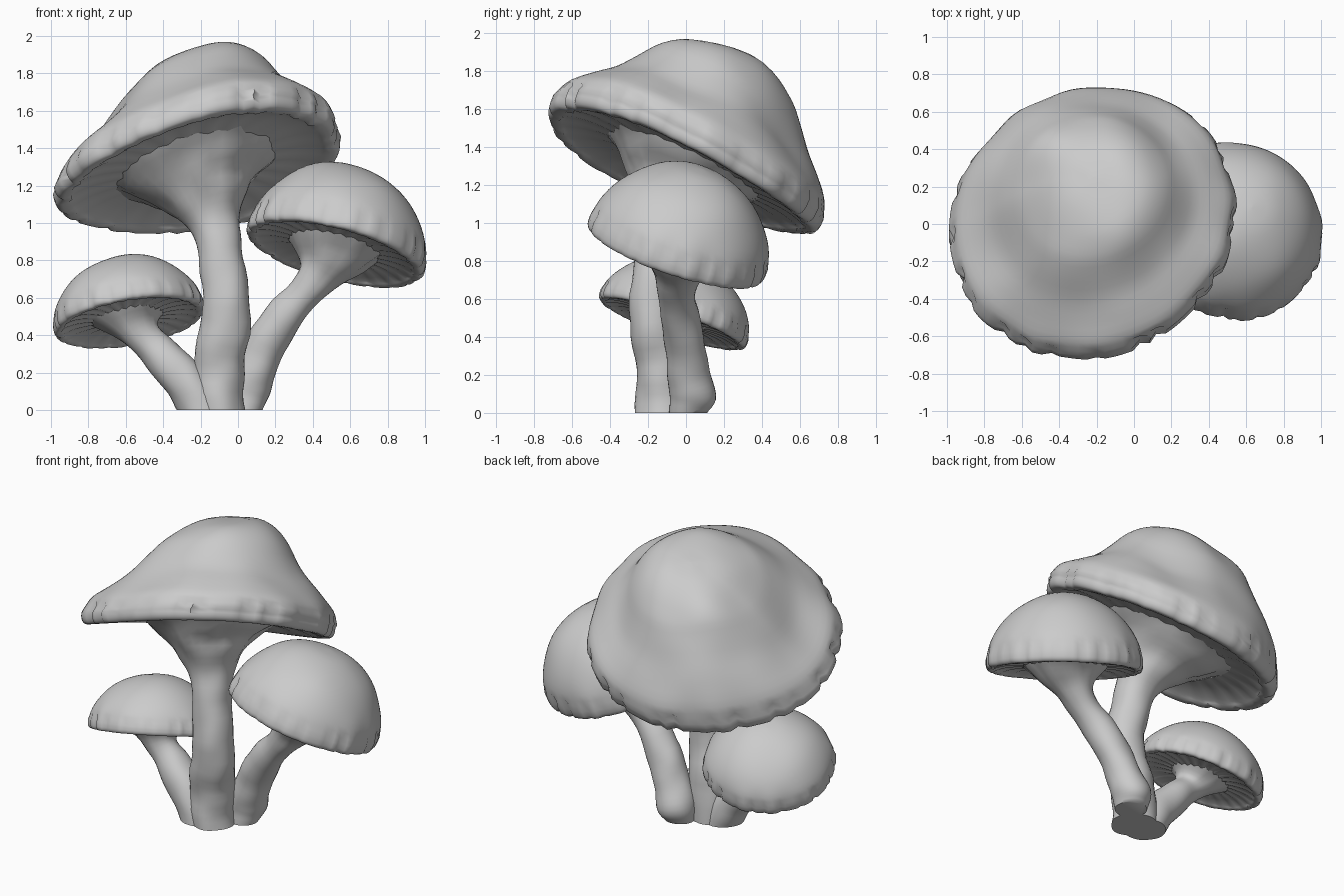
import bpy, bmesh, math, random
from mathutils import Vector, noise

random.seed(4)
UP = Vector((0, 0, 1))

if "Cube" in bpy.data.objects:
    bpy.data.objects.remove(bpy.data.objects["Cube"], do_unlink=True)

grey = bpy.data.materials.new("pale_grey")
grey.use_nodes = True
grey.diffuse_color = (0.6, 0.6, 0.6, 1)
grey.node_tree.nodes["Principled BSDF"].inputs["Base Color"].default_value = grey.diffuse_color


def spline(points, steps):
    """Smooth curve through points of any dimension."""
    pts = [Vector(p) for p in points]
    pts = [pts[0] * 2 - pts[1]] + pts + [pts[-1] * 2 - pts[-2]]
    out = []
    for a, b, c, d in zip(pts, pts[1:], pts[2:], pts[3:]):
        for s in range(steps):
            t = s / steps
            out.append((b * 2 + (c - a) * t + (a * 2 - b * 5 + c * 4 - d) * t ** 2
                        + (b * 3 - a - c * 3 + d) * t ** 3) / 2)
    return out + [pts[-2]]


def loft(name, rings):
    """Join rings of equal length into a closed smooth skin."""
    bm = bmesh.new()
    rows = [[bm.verts.new(p) for p in ring] for ring in rings]
    n = len(rows[0])
    for low, high in zip(rows, rows[1:]):
        for i in range(n):
            j = (i + 1) % n
            bm.faces.new((low[i], low[j], high[j], high[i]))
    bm.faces.new(rows[0])
    bm.faces.new(rows[-1])
    bmesh.ops.recalc_face_normals(bm, faces=bm.faces)
    mesh = bpy.data.meshes.new(name)
    bm.to_mesh(mesh)
    bm.free()
    obj = bpy.data.objects.new(name, mesh)
    bpy.context.collection.objects.link(obj)
    mesh.materials.append(grey)
    bpy.ops.object.select_all(action='DESELECT')
    obj.select_set(True)
    bpy.context.view_layer.objects.active = obj
    bpy.ops.object.shade_smooth_by_angle(angle=math.radians(60))


def cap(name, center, normal, radius, outer, lean=0.0, lump=0.015, twist=0.0, bulges=(), sides=96):
    """Tilted cap: domed top, rolled notched lip and shallow underside."""
    turn = UP.rotation_difference(Vector(normal))
    notches = {i + random.randrange(3): random.uniform(0.015, 0.04) for i in range(0, sides, 4)}
    top_part, lip_part = spline(outer, 3), spline(lip, 3)[1:]
    profile = top_part + lip_part + spline(under, 3)[1:]
    last_top = len(top_part)
    last_lip = last_top + len(lip_part)
    top = outer[0][1]
    rings = []
    for k, (r, h) in enumerate(profile):
        ring = []
        for i in range(sides):
            a = math.tau * i / sides
            edge = max(0, (r - 0.85) / 0.15)
            wave = 1 + edge * 0.01 * math.sin(9 * a + 2 * math.sin(3 * a))
            if last_top - 3 < k < last_lip:
                wave -= notches.get(i, 0)
            p = Vector((r * math.cos(a) * wave, r * math.sin(a) * wave, h)) * radius
            # swellings and broad unevenness on the crown, fine folds below
            if k < last_top:
                p.z += lump * noise.noise(p * 3 + Vector(center)) * min(1, 2.5 * (1.1 - r))
                for angle, height in bulges:
                    facing = max(0, math.cos(a - math.radians(angle)))
                    p.z += height * facing ** 3 * max(0, math.sin(math.pi * r ** 1.7))
                p.x += lean * max(0, h / top)
            elif k >= last_lip:
                p.z += 0.004 * math.sin(24 * a) * min(1, 3 * r)
            p = turn @ p
            p.z += twist * p.x * p.y
            ring.append(Vector(center) + p)
        rings.append(ring)
    loft(name, rings)


def stem(name, points, normal, sides=32, steps=5):
    """Tapering stalk along points (x, y, z, radius), flaring to meet its cap."""
    path = spline(points, steps)
    count = len(path) - 1
    rings = []
    for k, p in enumerate(path):
        t = k / count
        tangent = (path[min(k + 1, count)] - path[max(k - 1, 0)]).to_3d().normalized()
        blend = max(0, t * 2 - 1) ** 1.5
        root = max(0, 1 - 4 * t)
        axis = (tangent * (1 - root) + UP * root).lerp(Vector(normal).normalized(), blend)
        turn = UP.rotation_difference(axis)
        ring = []
        for i in range(sides):
            a = math.tau * i / sides
            d = turn @ Vector((math.cos(a), math.sin(a), 0))
            q = p.to_3d() + d * p.w
            bump = 0.12 * noise.noise(q * 7) + 0.025 * math.sin(11 * a) * blend
            q += d * p.w * bump
            q.z = max(q.z, 0)
            ring.append(q)
        rings.append(ring)
    loft(name, rings)


# Profiles as fractions of the cap radius: (distance from axis, height)
big_top = [(0.005, 0.84), (0.2, 0.82), (0.37, 0.755), (0.5, 0.65), (0.6, 0.52),
           (0.71, 0.39), (0.84, 0.28), (0.95, 0.18), (1, 0.07)]
small_top = [(0.005, 1), (0.25, 0.97), (0.47, 0.88), (0.66, 0.74),
             (0.82, 0.55), (0.94, 0.33), (1, 0.1)]
lip = [(1, 0.07), (0.995, 0), (0.965, -0.04), (0.91, -0.04)]
under = [(0.91, -0.04), (0.83, -0.01), (0.7, 0.015), (0.5, 0.02), (0.3, 0), (0.005, 0)]


def scaled(profile, k):
    return [(r, max(0.07, h * k)) for r, h in profile]


# Tall centre mushroom, fuller towards the back right
tall_normal = (-0.23, 0.44, 1)
cap("tall_cap", (-0.22, -0.01, 1.285), tall_normal, 0.78, big_top, lean=0.14, lump=0.04,
    twist=-0.12, bulges=[(130, 0.09), (195, -0.05)])
stem("tall_stem", [(-0.1, -0.12, 0, 0.14), (-0.1, -0.13, 0.25, 0.135), (-0.06, -0.175, 0.55, 0.13),
                   (-0.1, -0.14, 0.85, 0.12), (-0.13, -0.1, 1.02, 0.15),
                   (-0.18, -0.05, 1.18, 0.27), (-0.23, 0.01, 1.33, 0.48)], tall_normal)

# Medium mushroom on the left side
medium_normal = (0.26, 0.33, 1)
cap("medium_cap", (0.52, -0.05, 0.855), medium_normal, 0.49, scaled(small_top, 0.95))
stem("medium_stem", [(0.03, 0.01, 0, 0.1), (0.055, 0.03, 0.1, 0.125), (0.1, 0.01, 0.24, 0.11),
                     (0.2, -0.02, 0.44, 0.105), (0.36, -0.05, 0.63, 0.095),
                     (0.46, -0.05, 0.75, 0.14), (0.53, -0.04, 0.89, 0.28)], medium_normal)

# Small mushroom on the right side
small_normal = (-0.17, 0.34, 1)
cap("small_cap", (-0.58, -0.07, 0.485), small_normal, 0.41, scaled(small_top, 0.82))
stem("small_stem", [(-0.2, -0.13, 0, 0.13), (-0.28, -0.12, 0.15, 0.12), (-0.41, -0.1, 0.29, 0.105),
                    (-0.52, -0.09, 0.41, 0.1), (-0.59, -0.06, 0.52, 0.22)], small_normal)
